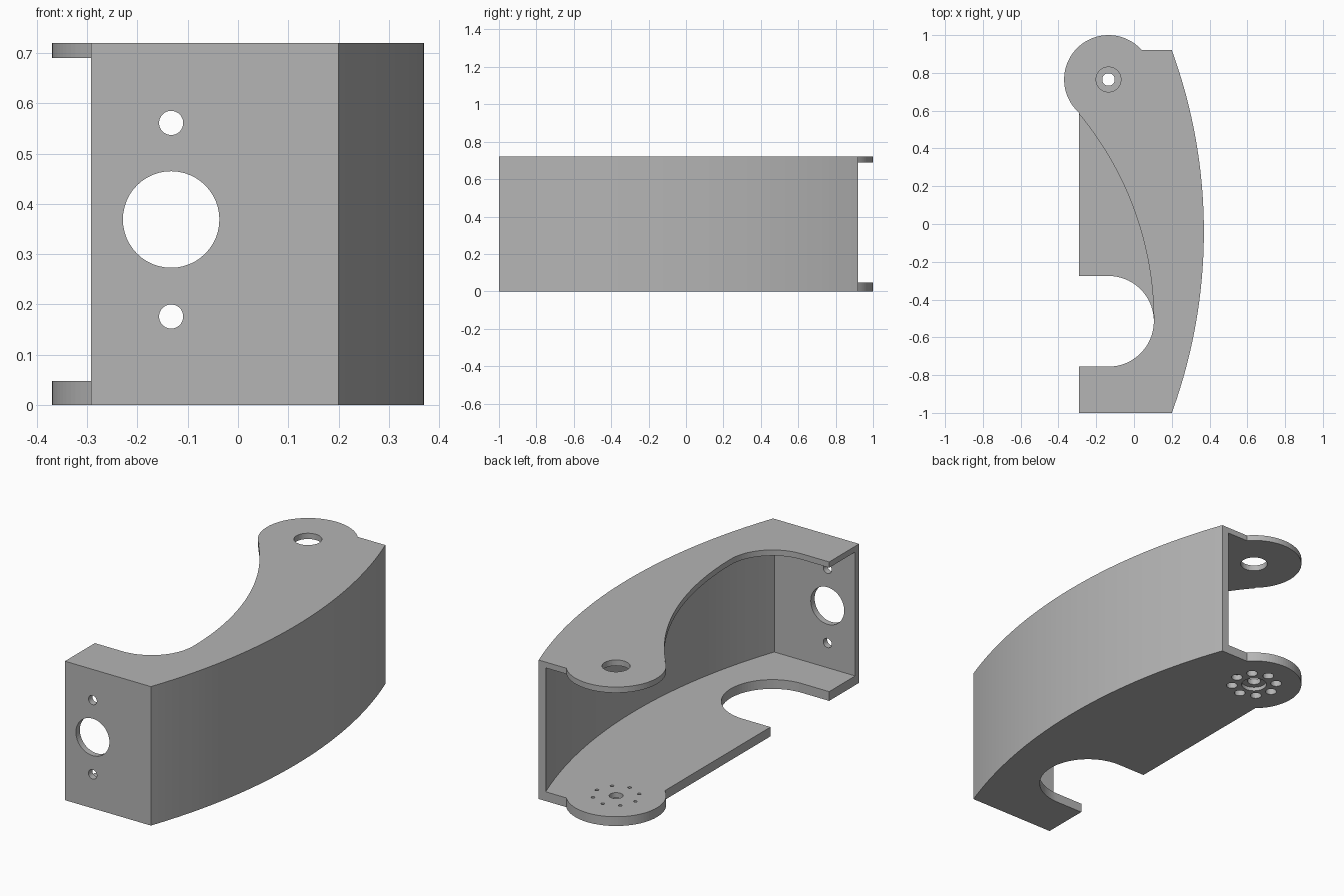
import bpy, bmesh
from math import sin, cos, asin, atan2, pi, radians
from mathutils import Matrix

cube = bpy.data.objects.get("Cube")
if cube:
    bpy.data.objects.remove(cube, do_unlink=True)

HEIGHT, FLOOR, ROOF = 0.72, 0.048, 0.69
LEFT, RIGHT, FRONT, BACK = -0.292, 0.198, -1.0, 0.92
PIVOT = (-0.135, 0.765)
PIVOT_R = 0.235
NOTCH = (-0.135, -0.515)
NOTCH_R = 0.24
BOW_R = 2.8
BOW = (0.37 - BOW_R, -0.04)

grey = bpy.data.materials.new("light grey")
grey.use_nodes = True
colour = (0.46, 0.46, 0.46, 1)
grey.diffuse_color = colour
grey.node_tree.nodes["Principled BSDF"].inputs["Base Color"].default_value = colour


def arc(centre, r, a0, a1, n):
    """Points along an arc from angle a0 to a1."""
    return [(centre[0] + r * cos(a0 + (a1 - a0) * i / n),
             centre[1] + r * sin(a0 + (a1 - a0) * i / n)) for i in range(n + 1)]


def make_object(name, bm):
    bmesh.ops.recalc_face_normals(bm, faces=bm.faces)
    mesh = bpy.data.meshes.new(name)
    bm.to_mesh(mesh)
    bm.free()
    mesh.materials.append(grey)
    obj = bpy.data.objects.new(name, mesh)
    bpy.context.collection.objects.link(obj)
    return obj


def prism(name, points, z0, z1):
    """Outline extruded between two heights."""
    bm = bmesh.new()
    face = bm.faces.new([bm.verts.new((x, y, z0)) for x, y in points])
    top = bmesh.ops.extrude_face_region(bm, geom=[face])["geom"]
    verts = [v for v in top if isinstance(v, bmesh.types.BMVert)]
    bmesh.ops.translate(bm, verts=verts, vec=(0, 0, z1 - z0))
    return make_object(name, bm)


cutters = []


def drill(x, y, r, z0, z1, n=48):
    """Upright hole cutter."""
    cutters.append(prism("hole_cutter", arc((x, y), r, 0, 2 * pi, n)[:-1], z0, z1))


def drill_front(x, z, r):
    """Hole cutter through the front wall."""
    bm = bmesh.new()
    bmesh.ops.create_cone(bm, cap_ends=True, segments=48, radius1=r, radius2=r, depth=0.2,
                          matrix=Matrix.Translation((x, FRONT, z)) @ Matrix.Rotation(pi / 2, 4, "X"))
    cutters.append(make_object("front_hole_cutter", bm))


def bow_arc(r, y0, y1):
    return arc(BOW, r, asin((y0 - BOW[1]) / r), asin((y1 - BOW[1]) / r), 48)


# Full-height block: bowed side, rounded pivot end and round notch
pivot_start = asin((BACK - PIVOT[1]) / PIVOT_R)
pivot_end = 2 * pi + atan2(0.588 - PIVOT[1], LEFT - PIVOT[0])
outline = [(LEFT, FRONT)] + bow_arc(BOW_R, FRONT, BACK)
outline += arc(PIVOT, PIVOT_R, pivot_start, pivot_end, 48)
outline += [(LEFT, NOTCH[1] + NOTCH_R)]
outline += arc(NOTCH, NOTCH_R, pi / 2, -pi / 2, 48)
outline += [(LEFT, NOTCH[1] - NOTCH_R)]
bracket = prism("curved_bracket", outline, 0, HEIGHT)

# Cavity between the floor and roof plates, open at the left and back
cavity = [(-0.6, -0.968)] + bow_arc(BOW_R - 0.038, -0.968, 1.1) + [(-0.6, 1.1)]
cutters.append(prism("cavity_cutter", cavity, FLOOR, ROOF))

# Concave sweep that trims only the roof plate
SWEEP_R = 1.72
sweep_x = NOTCH[0] + NOTCH_R - SWEEP_R
sweep = arc((sweep_x, NOTCH[1]), SWEEP_R, 0, asin((0.588 - NOTCH[1]) / SWEEP_R), 40)
sweep += [(-0.6, 0.588), (-0.6, NOTCH[1])]
cutters.append(prism("sweep_cutter", sweep, 0.4, 1.0))

# Front wall: large opening with a screw hole above and below
drill_front(-0.133, 0.369, 0.096)
for z in (0.176, 0.561):
    drill_front(-0.133, z, 0.024)

# Pivot holes in the roof and floor, with a ring of counterbored screw holes
drill(*PIVOT, 0.066, 0.5, 0.9)
drill(*PIVOT, 0.033, -0.1, 0.2)
drill(*PIVOT, 0.062, -0.1, 0.02)
for i in range(8):
    a = radians(45 * i)
    x, y = PIVOT[0] + 0.11 * cos(a), PIVOT[1] + 0.11 * sin(a)
    drill(x, y, 0.009, -0.1, 0.2, 16)
    drill(x, y, 0.027, -0.1, 0.03, 24)

# Apply every cut, then discard the cutters
for cutter in cutters:
    cutter.hide_render = True
    mod = bracket.modifiers.new("cut", "BOOLEAN")
    mod.operation, mod.solver, mod.object = "DIFFERENCE", "EXACT", cutter
bpy.context.view_layer.update()
result = bpy.data.meshes.new_from_object(
    bracket.evaluated_get(bpy.context.evaluated_depsgraph_get()))
bracket.modifiers.clear()
bracket.data = result
result.name = "curved_bracket"
for cutter in cutters:
    bpy.data.objects.remove(cutter, do_unlink=True)
result.materials.clear()
result.materials.append(grey)
for poly in result.polygons:
    poly.material_index = 0
